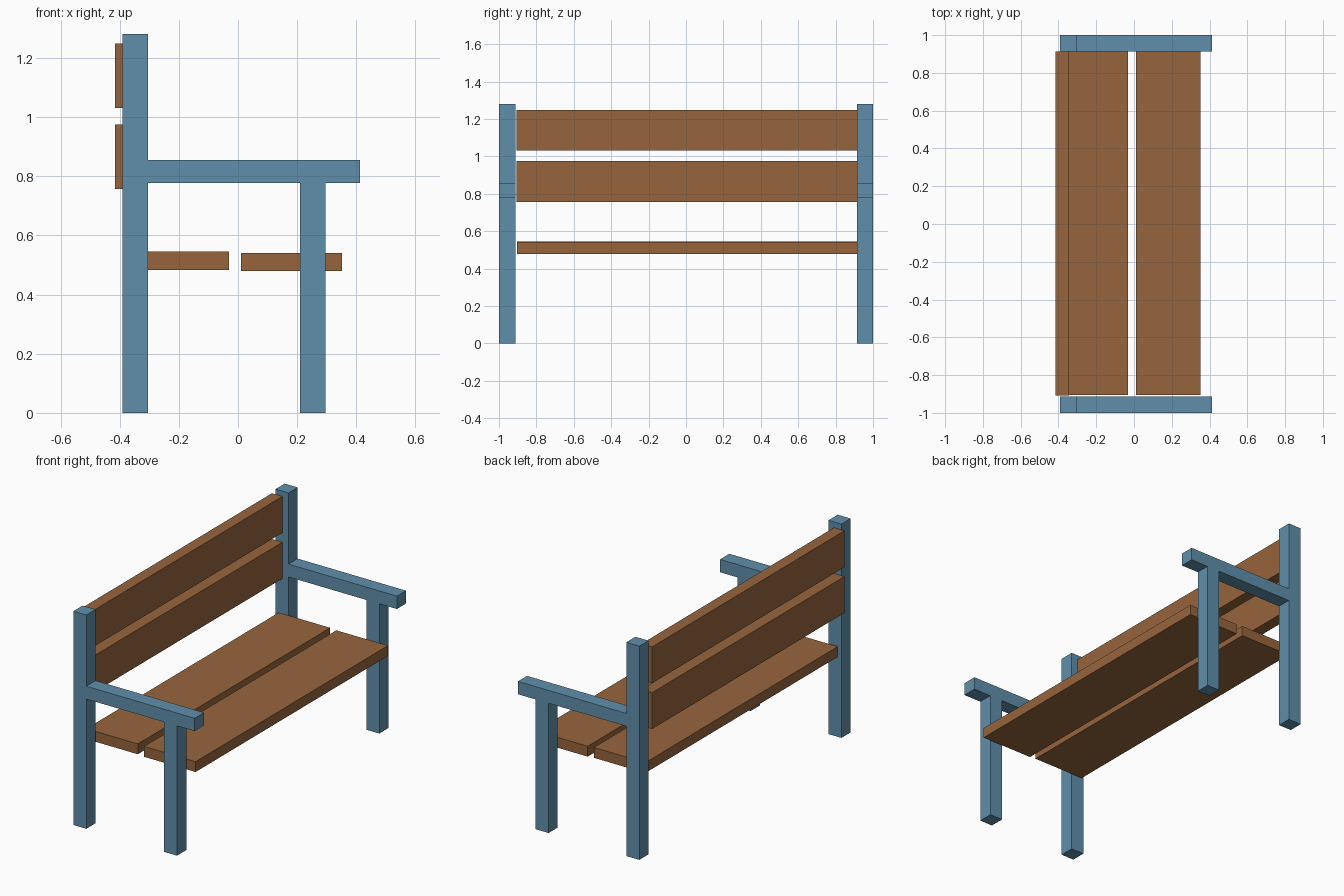
import bpy
import bmesh
from mathutils import Vector

if "Cube" in bpy.data.objects:
    bpy.data.objects.remove(bpy.data.objects["Cube"])


def material(name, rgb):
    m = bpy.data.materials.new(name)
    m.diffuse_color = (*rgb, 1.0)
    m.use_nodes = True
    m.node_tree.nodes["Principled BSDF"].inputs["Base Color"].default_value = m.diffuse_color
    return m


wood = material("brown wood", (0.305, 0.130, 0.045))
paint = material("blue paint", (0.117, 0.275, 0.407))


def box(name, x, y, z, mat):
    """Axis-aligned box from (min, max) ranges."""
    bm = bmesh.new()
    bmesh.ops.create_cube(bm, size=1.0)
    for v in bm.verts:
        v.co = Vector([r[0] if c < 0 else r[1] for c, r in zip(v.co, (x, y, z))])
    me = bpy.data.meshes.new(name)
    bm.to_mesh(me)
    bm.free()
    me.materials.append(mat)
    ob = bpy.data.objects.new(name, me)
    bpy.context.collection.objects.link(ob)
    return ob


# End frames: tall back leg, short front leg and armrest on each side
for side, y in (("near", (-1.0, -0.912)), ("far", (0.914, 1.0))):
    box(side + "_back_leg", (-0.391, -0.305), y, (0.0, 1.28), paint)
    box(side + "_front_leg", (0.21, 0.296), y, (0.0, 0.777), paint)
    box(side + "_armrest", (-0.305, 0.413), y, (0.777, 0.854), paint)

# Seat planks
plank_y = (-0.904, 0.916)
box("back_seat_plank", (-0.372, -0.031), plank_y, (0.483, 0.545), wood)
box("front_seat_plank", (0.01, 0.352), plank_y, (0.479, 0.541), wood)

# Backrest slats
slat_y = (-0.907, 0.913)
box("lower_back_slat", (-0.415, -0.345), slat_y, (0.757, 0.975), wood)
box("upper_back_slat", (-0.415, -0.345), slat_y, (1.031, 1.249), wood)
